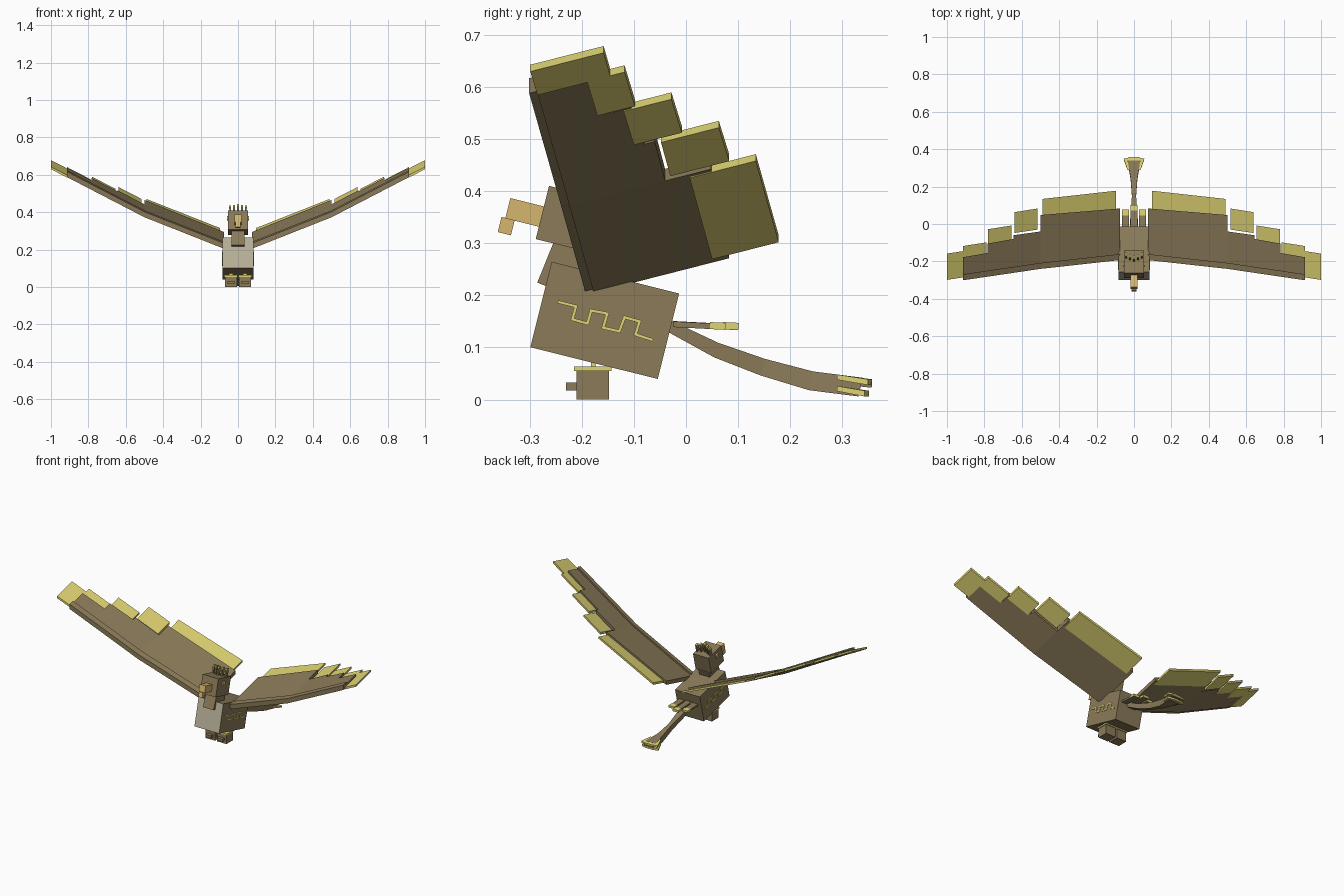
import bpy, bmesh, math
from mathutils import Vector, Matrix

if "Cube" in bpy.data.objects:
    bpy.data.objects.remove(bpy.data.objects["Cube"])


def material(name, srgb):
    m = bpy.data.materials.new(name)
    lin = [((c / 255 + 0.055) / 1.055) ** 2.4 for c in srgb]
    m.diffuse_color = (*lin, 1)
    m.use_nodes = True
    m.node_tree.nodes["Principled BSDF"].inputs["Base Color"].default_value = m.diffuse_color
    return m


BROWN = material("brown", (139, 123, 89))
YELLOW = material("yellow", (222, 211, 115))
CREAM = material("cream", (184, 177, 152))
GOLD = material("gold", (214, 182, 108))


def finish(name, bm, mat, mirror=False):
    bmesh.ops.recalc_face_normals(bm, faces=bm.faces)
    me = bpy.data.meshes.new(name)
    bm.to_mesh(me)
    bm.free()
    me.materials.append(mat)
    ob = bpy.data.objects.new(name, me)
    bpy.context.collection.objects.link(ob)
    if mirror:
        ob.modifiers.new("Mirror", 'MIRROR')
    return ob


def box(name, centre, size, pitch, mat, mirror=False):
    bm = bmesh.new()
    mtx = (Matrix.Translation(centre) @ Matrix.Rotation(math.radians(pitch), 4, 'X')
           @ Matrix.Diagonal((*size, 1)))
    bmesh.ops.create_cube(bm, size=1, matrix=mtx)
    return finish(name, bm, mat, mirror)


def loft(name, rings, mat, mirror=False):
    """Skin between quads that share the same corner order, capped at both ends."""
    bm = bmesh.new()
    vs = [[bm.verts.new(p) for p in r] for r in rings]
    for a, b in zip(vs, vs[1:]):
        for i in range(4):
            j = (i + 1) % 4
            bm.faces.new((a[i], a[j], b[j], b[i]))
    bm.faces.new(vs[0])
    bm.faces.new(vs[-1])
    return finish(name, bm, mat, mirror)


# Body, with a cream chest on its front face
TILT = -14
body = box("body", (0, -0.156, 0.152), (0.165, 0.252, 0.169), TILT, BROWN)
body.data.materials.append(CREAM)
for f in body.data.polygons:
    if f.normal.y < -0.9:
        f.material_index = 1

# Zigzag stripe on each flank
zig = [(-.243, .187), (-.211, .179), (-.218, .154), (-.189, .146), (-.182, .171), (-.151, .165),
       (-.159, .138), (-.128, .131), (-.118, .158), (-.089, .150), (-.097, .125), (-.066, .115)]
for (y0, z0), (y1, z1) in zip(zig, zig[1:]):
    ang = math.degrees(math.atan2(z1 - z0, y1 - y0))
    length = math.hypot(y1 - y0, z1 - z0) + 0.006
    box("flank_stripe", (0.0835, (y0 + y1) / 2, (z0 + z1) / 2), (0.004, length, 0.006),
        ang, YELLOW, True)

# Neck, head and beak
box("neck", (0, -0.225, 0.254), (0.07, 0.09, 0.10), -22, BROWN)
box("head", (0, -0.215, 0.344), (0.105, 0.125, 0.105), TILT, BROWN)
box("beak", (0, -0.309, 0.359), (0.04, 0.068, 0.040), TILT, GOLD)
box("beak_tip", (0, -0.345, 0.333), (0.026, 0.026, 0.030), TILT, GOLD)
box("eye", (0.055, -0.215, 0.368), (0.009, 0.02, 0.02), TILT, YELLOW, True)

# Crest of upright feathers with yellow tips
for i in range(5):
    x = (i - 2) * 0.021
    h = 0.045 - 0.004 * abs(i - 2)
    yb = -0.185 + 0.008 * abs(i - 2)
    box("crest_feather", (x, yb, 0.388 + h / 2), (0.009, 0.02, h), TILT, BROWN)
    box("crest_tip", (x, yb + 0.006, 0.391 + h), (0.010, 0.021, 0.010), TILT, YELLOW)

# Feet
box("foot", (0.038, -0.179, 0.0275), (0.064, 0.062, 0.055), 0, BROWN, True)
box("toe", (0.038, -0.218, 0.025), (0.036, 0.024, 0.016), 0, BROWN, True)
box("ankle_band", (0.038, -0.179, 0.059), (0.072, 0.072, 0.009), 0, YELLOW, True)
box("leg", (0.038, -0.178, 0.075), (0.02, 0.008, 0.03), 0, YELLOW, True)

# Wing surface: leading edge (x, y, z) stations, rising towards the back
LEAD = [(0.075, -0.177, 0.205), (0.5, -0.224, 0.373), (0.915, -0.285, 0.588)]
RISE = 0.255


def lead(x):
    a, b = (LEAD[0], LEAD[1]) if x < 0.5 else (LEAD[1], LEAD[2])
    t = (x - a[0]) / (b[0] - a[0])
    return a[1] + t * (b[1] - a[1]), a[2] + t * (b[2] - a[2])


def wing_ring(x, y0, y1, low, high):
    ly, lz = lead(x)
    z0, z1 = lz + (y0 - ly) * RISE, lz + (y1 - ly) * RISE
    return [(x, y0, z0 + low), (x, y1, z1 + low), (x, y1, z1 + high), (x, y0, z0 + high)]


def wing_part(name, stations, low, high, mat):
    loft(name, [wing_ring(x, y0, y1, low, high) for x, y0, y1 in stations], mat, True)


wing_part("wing_spar", [(x, y - 0.016, y + 0.016) for x, y, z in LEAD], 0.004, 0.033, BROWN)
wing_part("inner_wing", [(0.075, -0.177, 0.083), (0.5, -0.224, 0.048)], 0, 0.023, BROWN)

# Outer wing steps back panel by panel: x range, trailing edge y at each end
for x0, x1, t0, t1 in [(0.5, 0.645, -0.04, -0.06), (0.645, 0.783, -0.08, -0.105),
                       (0.783, 0.915, -0.155, -0.178)]:
    wing_part("outer_wing", [(x0, lead(x0)[0], t0), (x1, lead(x1)[0], t1)], 0, 0.022, BROWN)

# Flight feathers: x range, then front and back y at each end
for x0, x1, a0, b0, a1, b1 in [
        (0.095, 0.49, 0.05, 0.178, 0.007, 0.134),
        (0.515, 0.64, -0.03, 0.083, -0.048, 0.063),
        (0.655, 0.78, -0.10, -0.008, -0.12, -0.028),
        (0.788, 0.915, -0.17, -0.098, -0.19, -0.118),
        (0.912, 1.0, -0.285, -0.145, -0.299, -0.158)]:
    wing_part("flight_feather", [(x0, a0, b0), (x1, a1, b1)], -0.002, 0.011, YELLOW)

# Short feathers fanned over the tail base
for x, length in [(-0.045, 0.10), (0, 0.125), (0.045, 0.10)]:
    box("rump_feather", (x, -0.025 + length / 2, 0.142), (0.036, length, 0.011), -3, BROWN)
    box("rump_feather_tip", (x, -0.039 + length, 0.1415), (0.038, 0.03, 0.013), -3, YELLOW)

# Long jointed tail: y, z, half width at each joint
tail = [(-0.04, 0.145, 0.024, 0.010), (0.058, 0.095, 0.018, 0.014), (0.148, 0.062, 0.011, 0.016),
        (0.24, 0.036, 0.018, 0.018), (0.335, 0.024, 0.034, 0.018)]
rings = []
for y, z, w, h in tail:
    rings.append([(-w, y - 0.004, z - h), (w, y - 0.004, z - h),
                  (w, y + 0.004, z + h), (-w, y + 0.004, z + h)])
loft("tail", rings, BROWN)
box("tail_end", (0, 0.335, 0.030), (0.06, 0.044, 0.010), -6, BROWN)

# Yellow fans above and below the tail end
for z, back in [(0.039, 0.357), (0.017, 0.351)]:
    fan = []
    for x, dy in [(-0.055, -0.008), (-0.02, 0), (0.02, 0), (0.055, -0.008)]:
        fan.append([(x * 0.65, 0.29, z - 0.001), (x, back + dy, z - 0.011),
                    (x, back + dy, z), (x * 0.65, 0.29, z + 0.009)])
    loft("tail_fan", fan, YELLOW)
